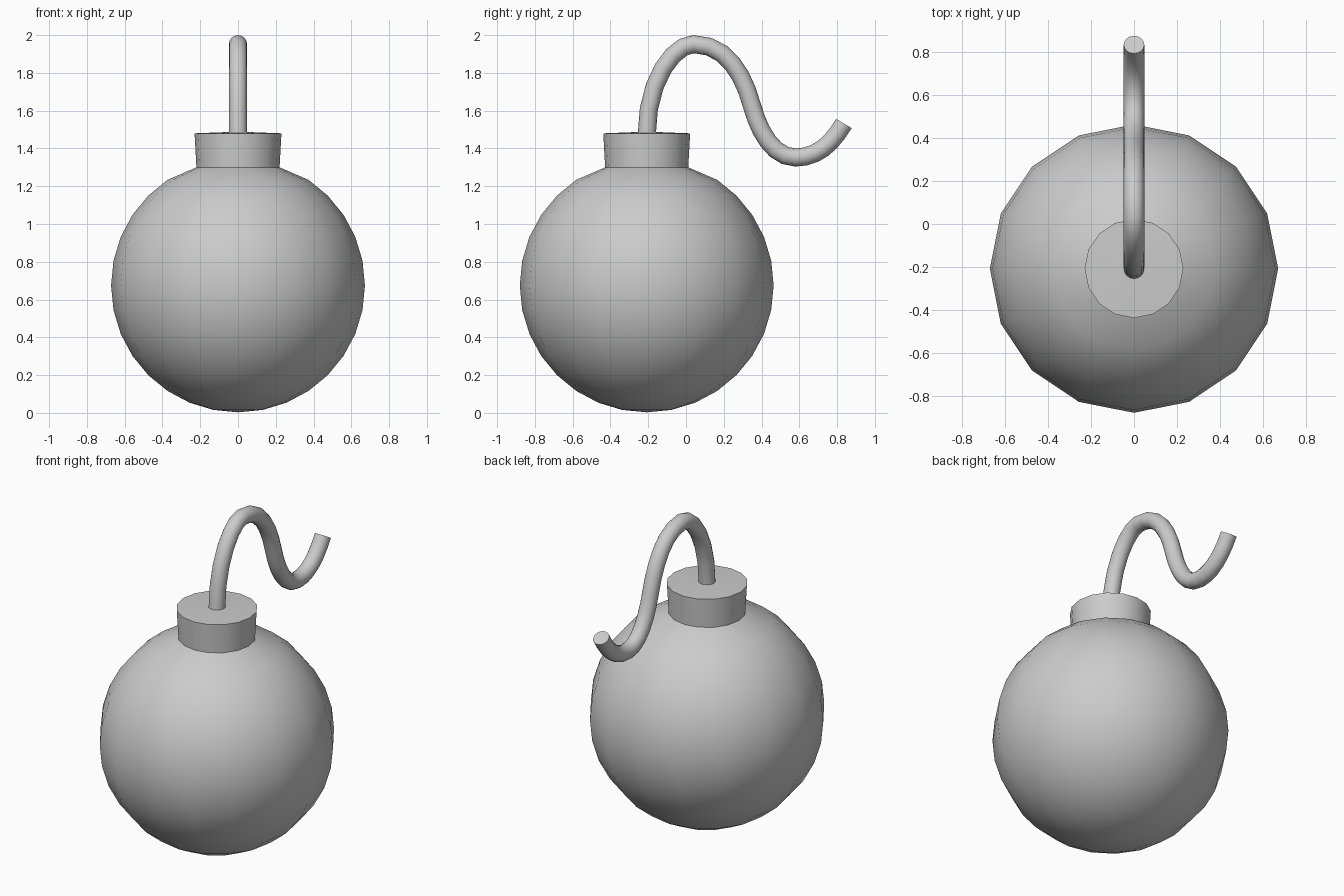
import bpy, bmesh
from math import sin, cos, pi, radians
from mathutils import Vector

if "Cube" in bpy.data.objects:
    bpy.data.objects.remove(bpy.data.objects["Cube"])

CY = -0.208   # body axis position along y
SIDES = 16


def smooth(obj, angle):
    bpy.ops.object.select_all(action='DESELECT')
    obj.select_set(True)
    bpy.context.view_layer.objects.active = obj
    bpy.ops.object.shade_smooth_by_angle(angle=radians(angle))


def lathe(name, profile, angle=35):
    """Spin an (r, z) profile around the vertical body axis."""
    bm = bmesh.new()
    verts = [bm.verts.new((r, 0, z)) for r, z in profile]
    edges = [bm.edges.new(pair) for pair in zip(verts, verts[1:])]
    bmesh.ops.spin(bm, geom=verts + edges, cent=(0, 0, 0), axis=(0, 0, 1),
                   angle=2 * pi, steps=SIDES, use_duplicate=False)
    bmesh.ops.remove_doubles(bm, verts=bm.verts, dist=1e-4)
    bmesh.ops.recalc_face_normals(bm, faces=bm.faces)
    mesh = bpy.data.meshes.new(name)
    bm.to_mesh(mesh)
    bm.free()
    obj = bpy.data.objects.new(name, mesh)
    obj.location.y = CY
    bpy.context.collection.objects.link(obj)
    smooth(obj, angle)
    return obj


# Round body: sphere rings up to the neck, where the collar sits
R, CZ = 0.672, 0.675
rings = [-pi / 2 + i * pi / 16 for i in range(14)]
body_profile = [(max(R * cos(a), 0), CZ + R * sin(a)) for a in rings[1:]]
lathe("body", [(0, CZ - R)] + body_profile + [(0.22, 1.30)])

# Collar: slightly flared ring with a barely domed lid
lathe("collar", [(0.22, 1.30), (0.23, 1.48), (0.05, 1.487), (0, 1.487)])

# Fuse: bevelled curve in the y-z plane; (point, tangent, handle in, handle out)
path = [
    ((CY, 1.47), (0, 1), 0.1, 0.30),
    ((0.04, 1.952), (1, 0), 0.10, 0.178),
    ((0.348, 1.63), (0.26, -0.965), 0.16, 0.145),
    ((0.58, 1.352), (1, 0), 0.118, 0.112),
    ((0.836, 1.532), (0.51, 0.86), 0.13, 0.1),
]
curve = bpy.data.curves.new("fuse", 'CURVE')
curve.dimensions = '3D'
curve.resolution_u = 6
curve.bevel_depth = 0.048
curve.bevel_resolution = 6
curve.use_fill_caps = True
spline = curve.splines.new('BEZIER')
spline.bezier_points.add(len(path) - 1)
for bp, (co, tan, h_in, h_out) in zip(spline.bezier_points, path):
    p, t = Vector((0, *co)), Vector((0, *tan))
    bp.handle_left_type = bp.handle_right_type = 'FREE'
    bp.co, bp.handle_left, bp.handle_right = p, p - t * h_in, p + t * h_out
fuse = bpy.data.objects.new("fuse", curve)
bpy.context.collection.objects.link(fuse)
bpy.ops.object.select_all(action='DESELECT')
fuse.select_set(True)
bpy.context.view_layer.objects.active = fuse
bpy.ops.object.convert(target='MESH')
smooth(bpy.context.view_layer.objects.active, 45)
